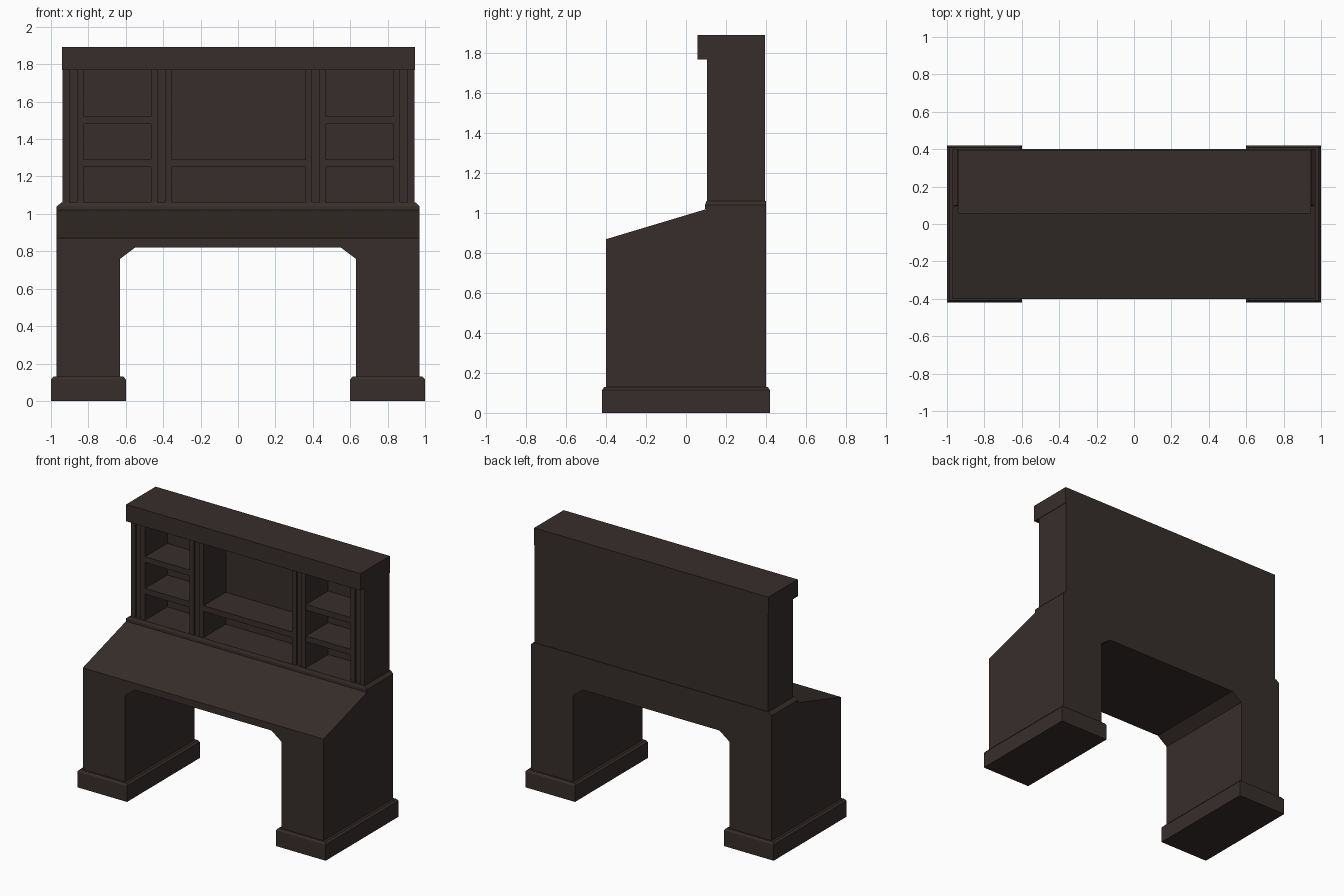
import bpy
from mathutils import Vector

if "Cube" in bpy.data.objects:
    bpy.data.objects.remove(bpy.data.objects["Cube"])

wood = bpy.data.materials.new("dark_wood")
wood.diffuse_color = (0.038, 0.027, 0.024, 1)
wood.use_nodes = True
wood.node_tree.nodes["Principled BSDF"].inputs["Base Color"].default_value = wood.diffuse_color


def prism(name, points, axis, start, end, top=None):
    """Loft a closed profile along an axis; 'top' is an optional second profile."""
    def place(p, d):
        return {"x": (d, p[0], p[1]), "y": (p[0], d, p[1]), "z": (p[0], p[1], d)}[axis]
    n = len(points)
    verts = [place(p, start) for p in points] + [place(p, end) for p in (top or points)]
    faces = [list(range(n))[::-1], list(range(n, 2 * n))]
    faces += [[i, (i + 1) % n, n + (i + 1) % n, n + i] for i in range(n)]
    area = sum(points[i - 1][0] * points[i][1] - points[i][0] * points[i - 1][1] for i in range(n))
    if (area < 0) != (axis == "y"):
        faces = [f[::-1] for f in faces]
    mesh = bpy.data.meshes.new(name)
    mesh.from_pydata(verts, [], faces)
    mesh.materials.append(wood)
    obj = bpy.data.objects.new(name, mesh)
    bpy.context.collection.objects.link(obj)
    return obj


def rect(x0, x1, y0, y1):
    return [(x0, y0), (x1, y0), (x1, y1), (x0, y1)]


def box(name, x0, x1, y0, y1, z0, z1):
    return prism(name, rect(x0, x1, y0, y1), "z", z0, z1)


# Plinth feet with a sloped top edge
for side, x0, x1 in (("left", -1.0, -0.6), ("right", 0.6, 1.0)):
    base = rect(x0, x1, -0.42, 0.42)
    top = rect(x0 + 0.013, x1 - 0.013, -0.41, 0.41)
    prism(side + "_foot", base, "z", 0, 0.115)
    prism(side + "_foot_moulding", base, "z", 0.115, 0.13, top)

# Pedestals and kneehole arch as one profile
half = [(0.55, 0.82), (0.63, 0.76), (0.63, 0.12), (0.97, 0.12), (0.97, 0.87)]
arch = half + [(-x, z) for x, z in reversed(half)]
prism("desk_pedestals", arch, "y", -0.4, 0.4)

# Sloping writing surface
slope = [(-0.4, 0.87), (0.4, 0.87), (0.4, 1.02), (0.1, 1.02)]
prism("writing_slope", slope, "x", -0.97, 0.97)

# Ledge under the hutch, chamfered
ledge = rect(-0.97, 0.97, 0.095, 0.4)
prism("ledge", ledge, "z", 1.02, 1.04)
prism("ledge_moulding", ledge, "z", 1.04, 1.06, rect(-0.945, 0.95, 0.102, 0.4))

# Hutch uprights with a shallow groove down the front
CX, FRONT, BACK = 0.003, 0.106, 0.395
for name, x0, x1 in (("left_side", -0.94, -0.828), ("left_divider", -0.468, -0.357),
                     ("right_divider", 0.357, 0.468), ("right_side", 0.828, 0.94)):
    x0, x1 = x0 + CX, x1 + CX
    m = (x0 + x1) / 2
    groove = [(x0, FRONT), (m - 0.02, FRONT), (m - 0.02, FRONT + 0.015),
              (m + 0.02, FRONT + 0.015), (m + 0.02, FRONT), (x1, FRONT),
              (x1, BACK), (x0, BACK)]
    prism("hutch_" + name, groove, "z", 1.06, 1.77)

# Hutch back panel and crown
box("hutch_back", -0.828 + CX, 0.828 + CX, 0.365, BACK, 1.06, 1.77)
box("hutch_crown", -0.943 + CX, 0.943 + CX, 0.057, BACK, 1.77, 1.893)

# Shelves: two in each side bay, one in the middle
for name, x0, x1, levels in (("left", -0.828, -0.468, (1.25, 1.48)),
                             ("middle", -0.357, 0.357, (1.25,)),
                             ("right", 0.468, 0.828, (1.25, 1.48))):
    for i, z in enumerate(levels):
        box(f"{name}_shelf_{i + 1}", x0 + CX, x1 + CX, FRONT + 0.004, 0.365, z, z + 0.042)
